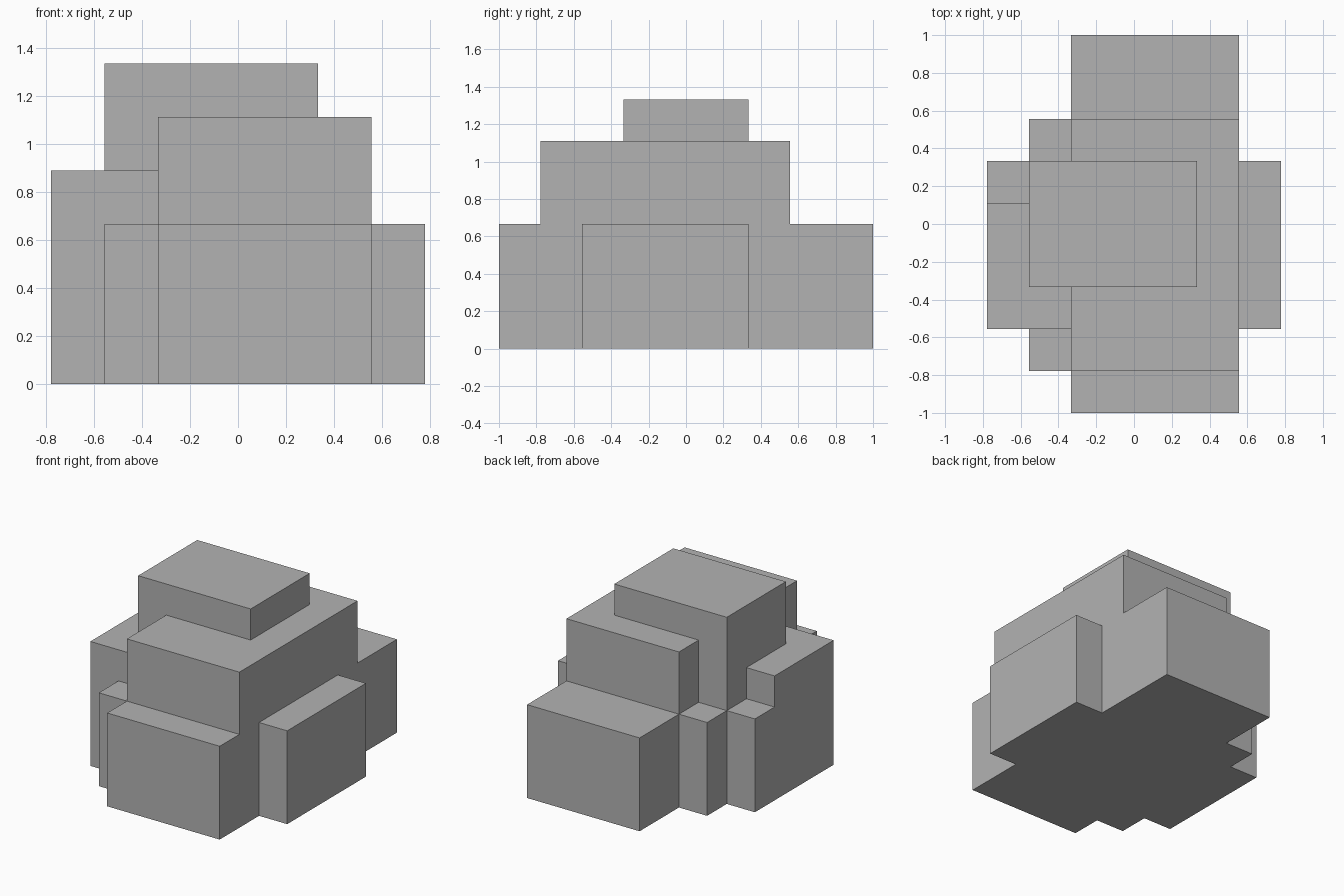
import bpy
import bmesh

cube = bpy.data.objects.get("Cube")
if cube:
    bpy.data.objects.remove(cube, do_unlink=True)

UNIT = 2 / 9              # side of one grid cell
NX, NY = 7, 9             # footprint in cells

# Parts standing on the ground, in cells: x range, y range, height
PARTS = {
    "long_base":          ((2, 6), (0, 9), 3),
    "side_slab_left":     ((6, 7), (2, 6), 3),
    "stepped_shoulder":   ((1, 2), (1, 7), 3),
    "side_step_right":    ((0, 1), (2, 6), 3),
    "side_wall_right":    ((0, 2), (2, 5), 4),
    "main_body":          ((2, 6), (1, 7), 5),
    "top_cap":            ((1, 5), (3, 6), 6),
}

# The tallest part wins in every cell
height = {}
for (x0, x1), (y0, y1), h in PARTS.values():
    for x in range(x0, x1):
        for y in range(y0, y1):
            height[x, y] = max(h, height.get((x, y), 0))

bm = bmesh.new()


def quad(*corners):
    bm.faces.new([bm.verts.new(((x - NX / 2) * UNIT, (y - NY / 2) * UNIT, z * UNIT))
                  for x, y, z in corners])


for (x, y), h in height.items():
    # Top and underside
    ring = [(x, y), (x + 1, y), (x + 1, y + 1), (x, y + 1)]
    quad(*[(a, b, h) for a, b in ring])
    quad(*[(a, b, 0) for a, b in reversed(ring)])
    # Exposed walls towards lower neighbours
    steps = [(0, -1), (1, 0), (0, 1), (-1, 0)]
    for i, (dx, dy) in enumerate(steps):
        p, q = ring[i], ring[(i + 1) % 4]
        for z in range(height.get((x + dx, y + dy), 0), h):
            quad((*p, z), (*q, z), (*q, z + 1), (*p, z + 1))

# Weld the cells and merge them into large flat faces
bmesh.ops.remove_doubles(bm, verts=bm.verts[:], dist=UNIT / 100)
bmesh.ops.dissolve_limit(bm, angle_limit=0.01, verts=bm.verts[:], edges=bm.edges[:])

mesh = bpy.data.meshes.new("stepped_block")
bm.to_mesh(mesh)
bm.free()
block = bpy.data.objects.new("stepped_block", mesh)
bpy.context.collection.objects.link(block)

# Plain grey
grey = bpy.data.materials.new("plain_grey")
grey.use_nodes = True
color = (0.45, 0.45, 0.45, 1)
grey.diffuse_color = color
grey.node_tree.nodes["Principled BSDF"].inputs["Base Color"].default_value = color
mesh.materials.append(grey)
